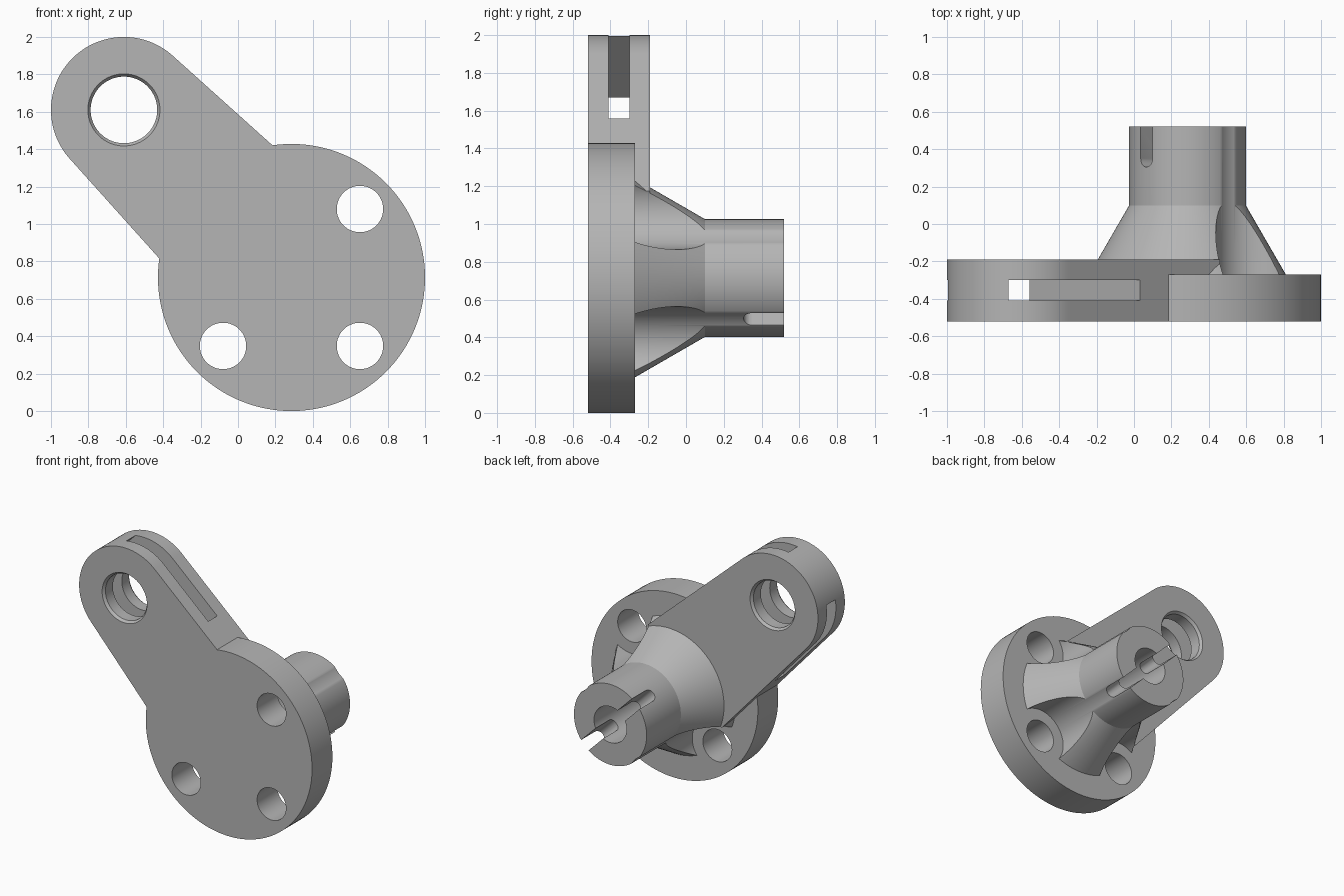
import bpy, bmesh, math
from mathutils import Matrix, Vector

cube = bpy.data.objects.get("Cube")
if cube:
    bpy.data.objects.remove(cube, do_unlink=True)

FRONT, DISC_BACK, ARM_BACK, BOSS_END = -0.52, -0.27, -0.19, 0.52
HUB = Vector((0.286, 0, 0.714))
TIP = Vector((-0.61, 0, 1.61))
AXIS = (HUB - TIP).normalized()
SEGS = 128

grey = bpy.data.materials.new("plain_grey")
grey.use_nodes = True
colour = (0.46, 0.46, 0.46, 1)
grey.diffuse_color = colour
grey.node_tree.nodes["Principled BSDF"].inputs["Base Color"].default_value = colour


def finish(name, bm):
    bmesh.ops.recalc_face_normals(bm, faces=bm.faces)
    mesh = bpy.data.meshes.new(name)
    bm.to_mesh(mesh)
    bm.free()
    mesh.materials.append(grey)
    obj = bpy.data.objects.new(name, mesh)
    bpy.context.collection.objects.link(obj)
    return obj


def lathe(name, centre, profile):
    """Solid of revolution along y from (radius, y) pairs."""
    bm = bmesh.new()
    rings = []
    for r, y in profile:
        rings.append([bm.verts.new((centre.x + r * math.cos(a), y, centre.z + r * math.sin(a)))
                      for a in (2 * math.pi * i / SEGS for i in range(SEGS))])
    for low, high in zip(rings, rings[1:]):
        for i in range(SEGS):
            j = (i + 1) % SEGS
            bm.faces.new((low[i], low[j], high[j], high[i]))
    bm.faces.new(rings[0])
    bm.faces.new(rings[-1])
    return finish(name, bm)


def rod(name, centre, r, y0, y1):
    return lathe(name, centre, [(r, y0), (r, y1)])


def block(name, start, end, width, y0, y1):
    """Box running along the arm axis, measured from the tip centre."""
    bm = bmesh.new()
    side = Vector((0, 1, 0)).cross(AXIS)
    turn = Matrix((AXIS, (0, 1, 0), side)).transposed().to_4x4()
    place = Matrix.Translation(TIP + AXIS * (start + end) / 2 + Vector((0, (y0 + y1) / 2, 0)))
    size = Matrix.Diagonal((end - start, y1 - y0, width, 1))
    bmesh.ops.create_cube(bm, size=1, matrix=place @ turn @ size)
    return finish(name, bm)


def combine(target, tool, operation):
    mod = target.modifiers.new(operation.lower(), 'BOOLEAN')
    mod.operation, mod.solver, mod.object = operation, 'EXACT', tool
    bpy.context.view_layer.objects.active = target
    bpy.ops.object.modifier_apply(modifier=mod.name)
    bpy.data.objects.remove(tool, do_unlink=True)


# Tapered arm: two arcs joined by their tangents
reach = (HUB - TIP).length
TIP_R, ROOT_R = 0.39, 0.458
lean = math.acos((TIP_R - ROOT_R) / reach)
heading = math.atan2(AXIS.z, AXIS.x)
outline = []
for centre, r, a0, a1 in ((TIP, TIP_R, lean, 2 * math.pi - lean), (HUB, ROOT_R, -lean, lean)):
    for i in range(SEGS // 2 + 1):
        a = heading + a0 + (a1 - a0) * i / (SEGS // 2)
        outline.append((centre.x + r * math.cos(a), centre.z + r * math.sin(a)))
bm = bmesh.new()
face = bm.faces.new([bm.verts.new((x, FRONT, z)) for x, z in outline])
grown = bmesh.ops.extrude_face_region(bm, geom=[face])
bmesh.ops.translate(bm, vec=(0, ARM_BACK - FRONT, 0),
                    verts=[v for v in grown["geom"] if isinstance(v, bmesh.types.BMVert)])
crank = finish("crank_arm", bm)

# Conical hub and boss
boss = lathe("boss", HUB, [(0.543, -0.3), (0.312, 0.1), (0.312, BOSS_END)])
combine(crank, boss, 'UNION')

# Clearance scallops around the bolt holes, then the disc
bolts = [HUB + Vector((sx * 0.366, 0, sz * 0.366)) for sx, sz in ((1, 1), (1, -1), (-1, -1))]
for p in bolts:
    combine(crank, rod("scallop", p, 0.215, DISC_BACK, 0.7), 'DIFFERENCE')
combine(crank, rod("disc", HUB, 0.714, FRONT, DISC_BACK), 'UNION')
for p in bolts:
    combine(crank, rod("bolt_hole", p, 0.124, -0.7, 0), 'DIFFERENCE')

# Chamfered tip hole and the slot through the arm
hole = lathe("tip_hole", TIP, [(0.2, FRONT - 0.01), (0.178, FRONT + 0.02),
                               (0.178, ARM_BACK - 0.02), (0.2, ARM_BACK + 0.01)])
combine(crank, hole, 'DIFFERENCE')
combine(crank, block("arm_slot", -0.315, 0.49, 1.4, -0.41, -0.3), 'DIFFERENCE')

# Shaft bore and round-ended cross slot in the boss
combine(crank, rod("shaft_bore", HUB, 0.14, -0.1, 0.7), 'DIFFERENCE')
slot = block("boss_slot", reach - 0.5, reach + 0.5, 0.09, 0.35, 0.7)
combine(crank, slot, 'DIFFERENCE')
bm = bmesh.new()
spin = Vector((0, 0, 1)).rotation_difference(AXIS).to_matrix().to_4x4()
bmesh.ops.create_cone(bm, cap_ends=True, segments=32, radius1=0.045, radius2=0.045, depth=1,
                      matrix=Matrix.Translation(HUB + Vector((0, 0.35, 0))) @ spin)
combine(crank, finish("slot_end", bm), 'DIFFERENCE')

# Smooth shading with crisp edges
bpy.ops.object.select_all(action='DESELECT')
crank.select_set(True)
bpy.context.view_layer.objects.active = crank
bpy.ops.object.shade_smooth_by_angle(angle=math.radians(25))
